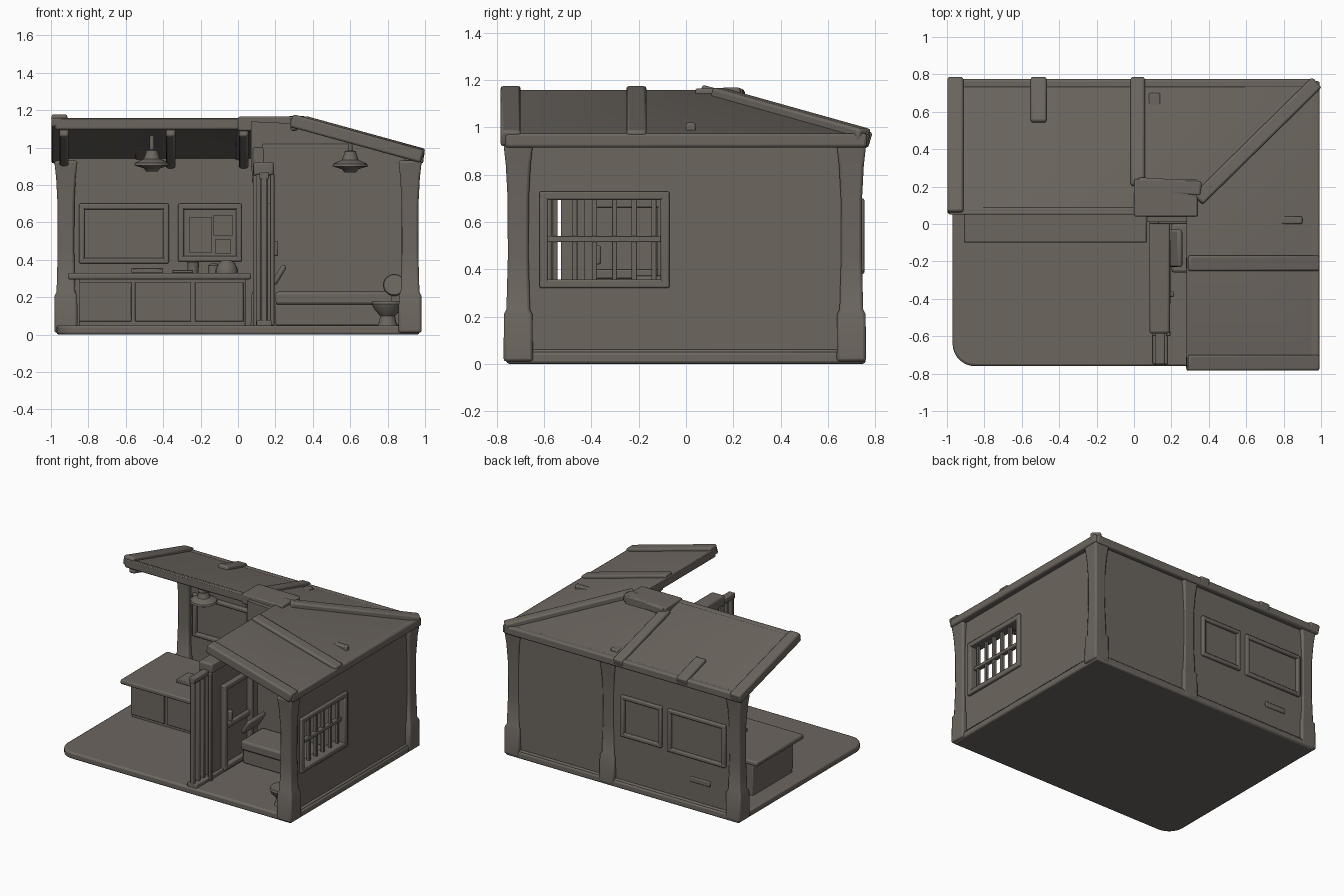
import bpy, bmesh, math
from mathutils import Vector, Matrix

if "Cube" in bpy.data.objects:
    bpy.data.objects.remove(bpy.data.objects["Cube"])

stone = bpy.data.materials.new("warm_grey_clay")
stone.diffuse_color = (0.15, 0.132, 0.114, 1)
stone.use_nodes = True
stone.node_tree.nodes["Principled BSDF"].inputs["Base Color"].default_value = stone.diffuse_color


def finish(name, bm, bevel=0.008):
    bmesh.ops.recalc_face_normals(bm, faces=bm.faces)
    me = bpy.data.meshes.new(name)
    bm.to_mesh(me)
    bm.free()
    ob = bpy.data.objects.new(name, me)
    bpy.context.collection.objects.link(ob)
    me.materials.append(stone)
    if bevel:
        m = ob.modifiers.new("soft_edges", 'BEVEL')
        m.width, m.segments, m.limit_method = bevel, 2, 'ANGLE'
    return ob


def box(name, x0, x1, y0, y1, z0, z1, bevel=0.008):
    bm = bmesh.new()
    bmesh.ops.create_cube(bm, size=1)
    for v in bm.verts:
        v.co = Vector(((x0 + x1) / 2 + v.co.x * (x1 - x0),
                       (y0 + y1) / 2 + v.co.y * (y1 - y0),
                       (z0 + z1) / 2 + v.co.z * (z1 - z0)))
    return finish(name, bm, bevel)


def beam(name, p, q, w, h, bevel=0.012):
    """Square beam from p to q, w wide sideways and h tall."""
    p, q = Vector(p), Vector(q)
    d = (q - p).normalized()
    side = d.cross(Vector((0, 0, 1))).normalized()
    up = side.cross(d)
    bm = bmesh.new()
    bmesh.ops.create_cube(bm, size=1)
    for v in bm.verts:
        c = v.co.copy()
        v.co = (p + q) / 2 + d * c.x * (q - p).length + side * c.y * w + up * c.z * h
    return finish(name, bm, bevel)


def lathe(name, x, y, profile, n=20, sy=1.0):
    """Rings of (radius, z) turned round a vertical axis."""
    bm = bmesh.new()
    rings = [[bm.verts.new((x + r * math.cos(2 * math.pi * i / n),
                            y + sy * r * math.sin(2 * math.pi * i / n), z))
              for i in range(n)] for r, z in profile]
    for a, b in zip(rings, rings[1:]):
        for i in range(n):
            bm.faces.new((a[i], a[(i + 1) % n], b[(i + 1) % n], b[i]))
    bm.faces.new(rings[0])
    bm.faces.new(rings[-1])
    return finish(name, bm, 0)


def pillar(name, x, y):
    """Square pillar with a heavy foot and a flared head."""
    bm = bmesh.new()
    rings = []
    for z, w in ((0.01, .125), (.21, .12), (.23, .10), (.45, .088), (.7, .09), (.84, .105), (.93, .125)):
        h = w / 2
        rings.append([bm.verts.new((x + a * h, y + b * h, z))
                      for a, b in ((-1, -1), (1, -1), (1, 1), (-1, 1))])
    for a, b in zip(rings, rings[1:]):
        for i in range(4):
            bm.faces.new((a[i], a[(i + 1) % 4], b[(i + 1) % 4], b[i]))
    bm.faces.new(rings[0])
    bm.faces.new(rings[-1])
    return finish(name, bm, 0.012)


def frame_xz(name, x0, x1, z0, z1, y0, y1, t):
    box(name + "_sill", x0, x1, y0, y1, z0, z0 + t)
    box(name + "_head", x0, x1, y0, y1, z1 - t, z1)
    box(name + "_left", x0, x0 + t, y0, y1, z0, z1)
    box(name + "_right", x1 - t, x1, y0, y1, z0, z1)


def frame_yz(name, y0, y1, z0, z1, x0, x1, t):
    box(name + "_sill", x0, x1, y0, y1, z0, z0 + t)
    box(name + "_head", x0, x1, y0, y1, z1 - t, z1)
    box(name + "_front", x0, x1, y0, y0 + t, z0, z1)
    box(name + "_back", x0, x1, y1 - t, y1, z0, z1)


# floor slab with one rounded corner at the front left
bm = bmesh.new()
pts = [(.97, -.76), (.97, .76), (-.97, .76)]
pts += [(-.85 - .12 * math.cos(a), -.64 - .12 * math.sin(a))
        for a in [math.pi / 2 * i / 8 for i in range(9)]]
face = bm.faces.new([bm.verts.new((x, y, 0)) for x, y in pts])
ext = bmesh.ops.extrude_face_region(bm, geom=[face])
bmesh.ops.translate(bm, vec=(0, 0, .05),
                    verts=[g for g in ext["geom"] if isinstance(g, bmesh.types.BMVert)])
finish("floor_slab", bm, 0.012)

# outer walls; the right one is pieced round its barred window
box("back_wall", -.95, .94, .69, .735, .03, .96)
box("right_wall_rear", .89, .945, -.09, .74, .03, .94, 0)
box("right_wall_front", .89, .945, -.74, -.60, .03, .94, 0)
box("right_wall_below_window", .89, .945, -.60, -.09, .03, .35, 0)
box("right_wall_above_window", .89, .945, -.60, -.09, .71, .94, 0)
box("back_base_board", -.95, .95, .72, .75, .03, .06)
box("right_base_board", .93, .96, -.74, .74, .03, .06)
for n, x, y in (("front_right", .92, -.71), ("back_right", .92, .70),
                ("back_middle", .13, .70), ("back_left", -.92, .70)):
    pillar(n + "_pillar", x, y)

# inner walls closing off the back right room
box("cell_back_wall", .13, .9, 0, .04, .04, 1.02)
box("inner_side_wall", .08, .14, 0, .7, .04, 1.0)
bm = bmesh.new()
face = bm.faces.new([bm.verts.new((x, .01, z)) for x, z in
                     ((.07, .9), (.9, .9), (.9, .96), (.28, 1.13), (.07, 1.14))])
ext = bmesh.ops.extrude_face_region(bm, geom=[face])
bmesh.ops.translate(bm, vec=(0, .04, 0),
                    verts=[g for g in ext["geom"] if isinstance(g, bmesh.types.BMVert)])
finish("cell_gable", bm, 0)

# barred window in the right wall
frame_yz("barred_window_frame", -.62, -.07, .32, .73, .875, .965, .037)
for i in range(6):
    y = -.555 + i * .084
    box("window_bar", .905, .93, y - .011, y + .011, .34, .71, 0.004)
box("window_cross_bar", .90, .935, -.6, -.09, .515, .54, 0.004)

# two framed windows in the back wall, seen from both sides
frame_xz("wide_window_frame", -.85, -.37, .38, .70, .665, .755, .03)
frame_xz("narrow_window_frame", -.32, .02, .39, .70, .665, .755, .03)
for x0, x1, z0, z1 in ((-.26, -.14, .44, .63), (-.13, -.03, .53, .64), (-.12, -.04, .43, .51)):
    box("pinned_paper", x0, x1, .681, .69, z0, z1, 0)
box("back_vent", -.72, -.55, .73, .745, .2, .24)

# roof: two slopes meeting in a hip at the back right corner
bm = bmesh.new()
A, B, C, D, E, F = [bm.verts.new(p) for p in (
    (-.99, .05, 1.16), (-.99, .765, .965), (.985, .765, .965),
    (.28, .05, 1.16), (.985, -.765, .965), (.28, -.765, 1.16))]
bm.faces.new((A, D, C, B))
bm.faces.new((D, F, E, C))
low = bmesh.ops.extrude_face_region(bm, geom=bm.faces[:])
bmesh.ops.translate(bm, vec=(0, 0, -.045),
                    verts=[g for g in low["geom"] if isinstance(g, bmesh.types.BMVert)])
finish("roof_slopes", bm, 0.008)
box("ridge_cap", 0, .34, .04, .24, 1.09, 1.165)


def zb(t):
    return 1.145 - (t - .05) * .195 / .715


for n, x, y0, w in (("left", -.955, .06, .085), ("middle", -.51, .54, .085), ("inner", .02, .2, .075)):
    beam(n + "_back_roof_rib", (x, y0, zb(y0) + .005), (x, .78, zb(.78)), w, .07)
for n, x in (("left", -.93), ("middle", -.36), ("inner", .03)):
    beam(n + "_rafter", (x, .07, zb(.07) - .05), (x, .72, zb(.72) - .05), .05, .06)
for n, y in (("front", -.742), ("middle", -.21)):
    beam(n + "_right_roof_rib", (.285, y, 1.145), (.985, y, .952), .085, .07)
beam("hip_rib", (.34, .13, 1.14), (.975, .755, .965), .075, .06)
beam("hip_cross_piece", (.02, .21, 1.13), (.36, .19, 1.14), .08, .06)
beam("right_eave", (.965, -.765, .945), (.965, .765, .945), .055, .06)
beam("back_eave", (-.98, .75, .945), (.97, .75, .945), .05, .06)
beam("back_ridge_beam", (-.98, .07, 1.125), (.28, .07, 1.125), .04, .06)
beam("right_ridge_beam", (.30, -.76, 1.12), (.30, .05, 1.12), .04, .06)

# cell divider: solid door side, open bars at the front
box("divider_panel", .12, .16, -.53, .01, .04, .87)
beam("divider_top_beam", (.137, -.585, .885), (.137, .03, .885), .11, .075)
beam("divider_bottom_rail", (.14, -.75, .06), (.14, .02, .06), .08, .035, 0.006)
beam("divider_front_rail", (.14, -.75, .85), (.14, -.55, .85), .05, .04, 0.006)
for y in (-.735, -.675, -.615, -.56):
    box("divider_bar", .125, .155, y - .014, y + .014, .05, .86, 0.005)
for x in (.108, .182):
    box("divider_post", x - .012, x + .012, -.6, -.57, .05, .86, 0.005)
frame_yz("cell_door_frame", -.43, -.08, .06, .70, .155, .195, .04)
box("cell_door_mid_rail", .155, .185, -.42, -.09, .36, .40)
box("cell_door_handle", .17, .215, -.39, -.36, .42, .5)

# desk with a panelled front and things on it
box("desk_body", -.85, .04, -.05, .42, .04, .30)
box("desk_top", -.91, .07, -.10, .46, .295, .33, 0.01)
for x0, x1 in ((-.85, -.57), (-.55, -.25), (-.23, .03)):
    box("desk_front_panel", x0, x1, -.06, -.045, .07, .28, 0.004)
box("desk_book", -.57, -.40, .08, .22, .33, .355, 0.005)
box("desk_papers", -.35, -.24, .1, .24, .33, .345, 0.003)
lathe("desk_cup", -.24, .2, ((.028, .33), (.032, .385), (.025, .39)))
lathe("desk_bell", -.06, .14, ((.06, .33), (.06, .345), (.045, .38), (.02, .40)))
lathe("desk_jar", -.13, .2, ((.03, .33), (.03, .37), (.015, .38)))

# bed with a raised head end
box("bed_mattress", .20, .885, -.26, .005, .16, .23, 0.015)
box("bed_base", .20, .885, -.23, .005, .05, .165)
beam("bed_pillow", (.19, -.13, .27), (.25, -.13, .37), .2, .03)

# toilet against the right wall
lathe("toilet_bowl", .80, -.62, ((.055, .045), (.045, .07), (.04, .10), (.075, .14), (.085, .165), (.08, .18)))
lid = lathe("toilet_lid", 0, 0, ((.055, -.012), (.06, 0), (.055, .012)))
lid.matrix_world = Matrix.Translation((.835, -.56, .265)) @ Matrix.Rotation(math.radians(80), 4, 'X')
box("toilet_tank_pipe", .82, .89, -.57, -.53, .14, .25)

# hanging lamps
for n, x, y, z in (("office", -.46, .25, 0), ("cell", .60, -.42, -.005)):
    lathe(n + "_lamp", x, y, ((.03, .872 + z), (.045, .89 + z), (.095, .905 + z), (.09, .918 + z),
                              (.045, .94 + z), (.035, .965 + z), (.03, .985 + z), (.012, .99 + z), (.012, 1.07 + z)))

# smooth shading with sharp edges kept
for ob in bpy.data.objects:
    ob.select_set(True)
    bpy.context.view_layer.objects.active = ob
bpy.ops.object.shade_smooth_by_angle(angle=math.radians(35))
